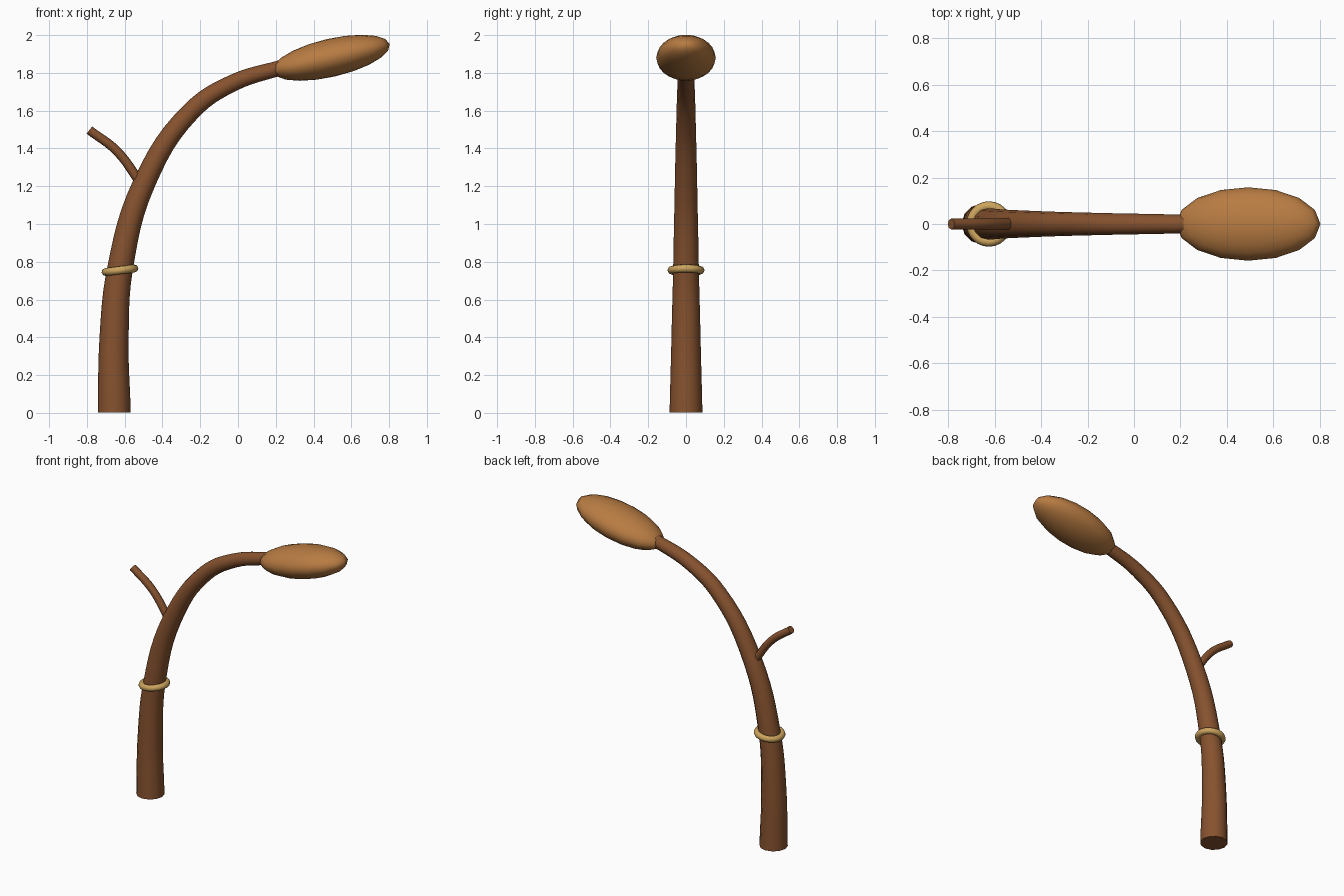
import bpy
from math import radians

if "Cube" in bpy.data.objects:
    bpy.data.objects.remove(bpy.data.objects["Cube"])


def finish(obj, name, color):
    obj.name = name
    mat = bpy.data.materials.new(name + "_colour")
    mat.diffuse_color = (*color, 1)
    mat.use_nodes = True
    mat.node_tree.nodes["Principled BSDF"].inputs["Base Color"].default_value = mat.diffuse_color
    obj.data.materials.clear()
    obj.data.materials.append(mat)
    bpy.ops.object.select_all(action='DESELECT')
    obj.select_set(True)
    bpy.context.view_layer.objects.active = obj
    bpy.ops.object.shade_smooth_by_angle(angle=radians(50))


def tube(name, points, color, bevel_res, steps):
    """Tapered tube through (x, z, radius) points in the y = 0 plane."""
    curve = bpy.data.curves.new(name, 'CURVE')
    curve.dimensions = '3D'
    curve.bevel_depth = 1.0
    curve.bevel_resolution = bevel_res
    curve.resolution_u = steps
    curve.use_fill_caps = True
    spline = curve.splines.new('BEZIER')
    spline.bezier_points.add(len(points) - 1)
    for bp, (x, z, r) in zip(spline.bezier_points, points):
        bp.co = (x, 0, z)
        bp.radius = r
        bp.handle_left_type = bp.handle_right_type = 'AUTO'
    obj = bpy.data.objects.new(name, curve)
    bpy.context.collection.objects.link(obj)
    bpy.ops.object.select_all(action='DESELECT')
    obj.select_set(True)
    bpy.context.view_layer.objects.active = obj
    bpy.ops.object.convert(target='MESH')
    finish(bpy.context.object, name, color)


BARK = (0.24, 0.085, 0.028)
HEAD = (0.48, 0.20, 0.055)
CORD = (0.60, 0.37, 0.11)

# Curved, tapering main stem
tube("stem", [(-0.655, 0.003, 0.087), (-0.656, 0.4, 0.077), (-0.625, 0.76, 0.068),
              (-0.495, 1.22, 0.059), (-0.245, 1.6, 0.050),
              (-0.03, 1.745, 0.045), (0.24, 1.832, 0.040)], BARK, 4, 6)

# Small side twig
tube("twig", [(-0.515, 1.215, 0.025), (-0.64, 1.385, 0.0245),
              (-0.787, 1.497, 0.024)], BARK, 2, 6)

# Seed-shaped head at the tip
bpy.ops.mesh.primitive_uv_sphere_add(segments=16, ring_count=10, radius=1,
                                     location=(0.492, 0, 1.88),
                                     rotation=(0, radians(-13), 0))
head = bpy.context.object
head.scale = (0.319, 0.158, 0.101)
finish(head, "head", HEAD)

# Cord ring around the stem
bpy.ops.mesh.primitive_torus_add(major_segments=24, minor_segments=8,
                                 major_radius=0.077, minor_radius=0.021,
                                 location=(-0.625, 0, 0.755),
                                 rotation=(0, radians(-7), 0))
finish(bpy.context.object, "cord_ring", CORD)
